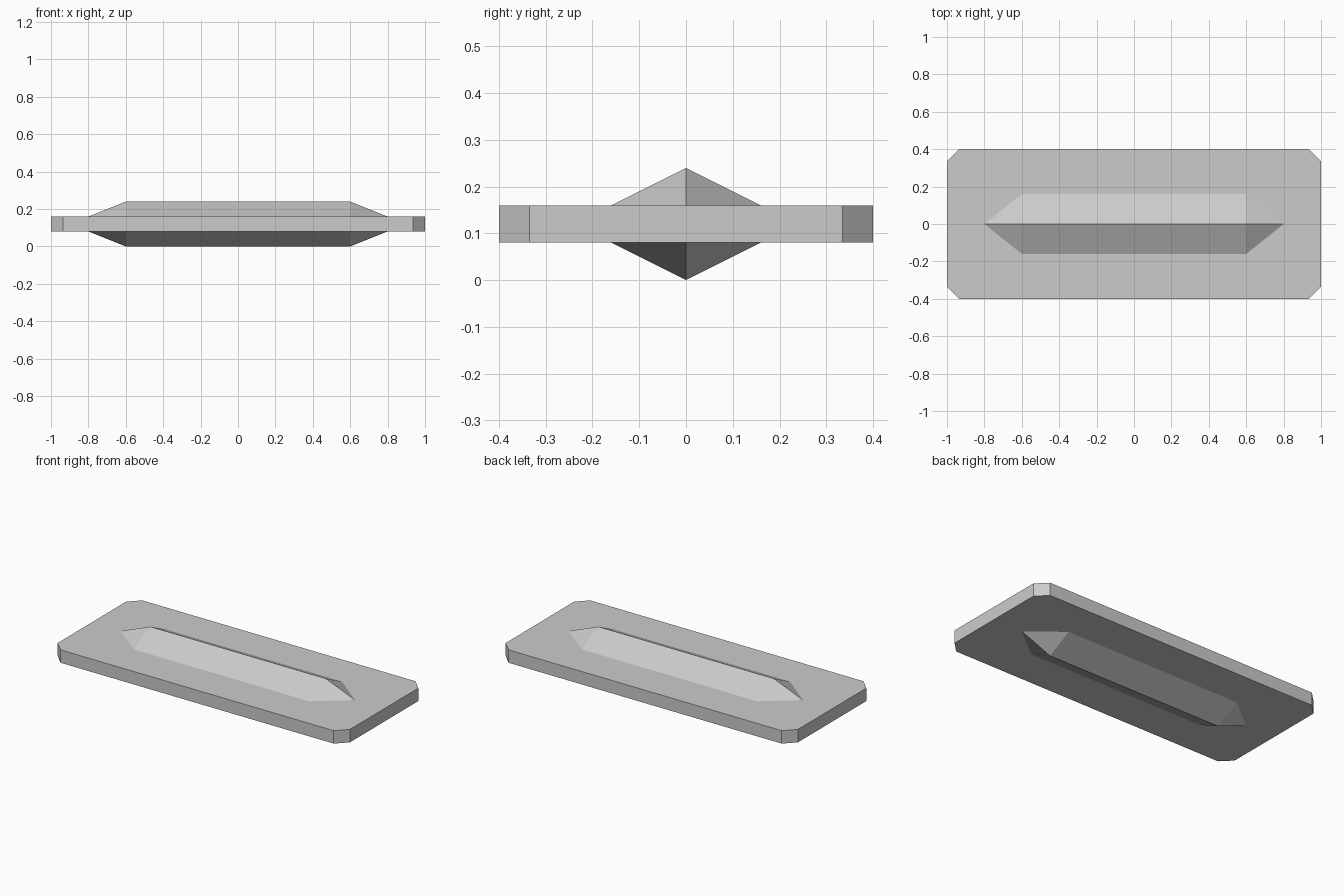
import bpy

if "Cube" in bpy.data.objects:
    bpy.data.objects.remove(bpy.data.objects["Cube"])

PLATE = 0.04    # half thickness of the plate
PEAK = 0.12     # half height of the ridge

# Outlines of one octant: plate rim and ridge foot
rim = [(1, 0), (1, 0.335), (0.935, 0.4), (0, 0.4)]
foot = [(0, 0.16), (0.6, 0.16), (0.8, 0)]
crest = [(0, 0, PEAK), (0.6, 0, PEAK)]

verts = ([(x, y, PLATE) for x, y in rim + foot] + crest
         + [(x, y, 0) for x, y in rim])

faces = [
    tuple(range(7)),     # flat plate surface around the ridge
    (7, 8, 5, 4),        # long ridge slope
    (8, 6, 5),           # pointed ridge end
]
# Plate walls with the clipped corner
faces += [(9 + i, 10 + i, i + 1, i) for i in range(3)]

mesh = bpy.data.meshes.new("ridged_plate")
mesh.from_pydata(verts, [], faces)
plate = bpy.data.objects.new("ridged_plate", mesh)
bpy.context.collection.objects.link(plate)
plate.location.z = PEAK

# Mirror the octant to all sides
mirror = plate.modifiers.new("all_sides", 'MIRROR')
mirror.use_axis = (True, True, True)
mirror.use_clip = True
mirror.merge_threshold = 0.0005

# Merge the coplanar faces left along the mirror seams
clean = plate.modifiers.new("clean_seams", 'DECIMATE')
clean.decimate_type = 'DISSOLVE'
clean.angle_limit = 0.01
